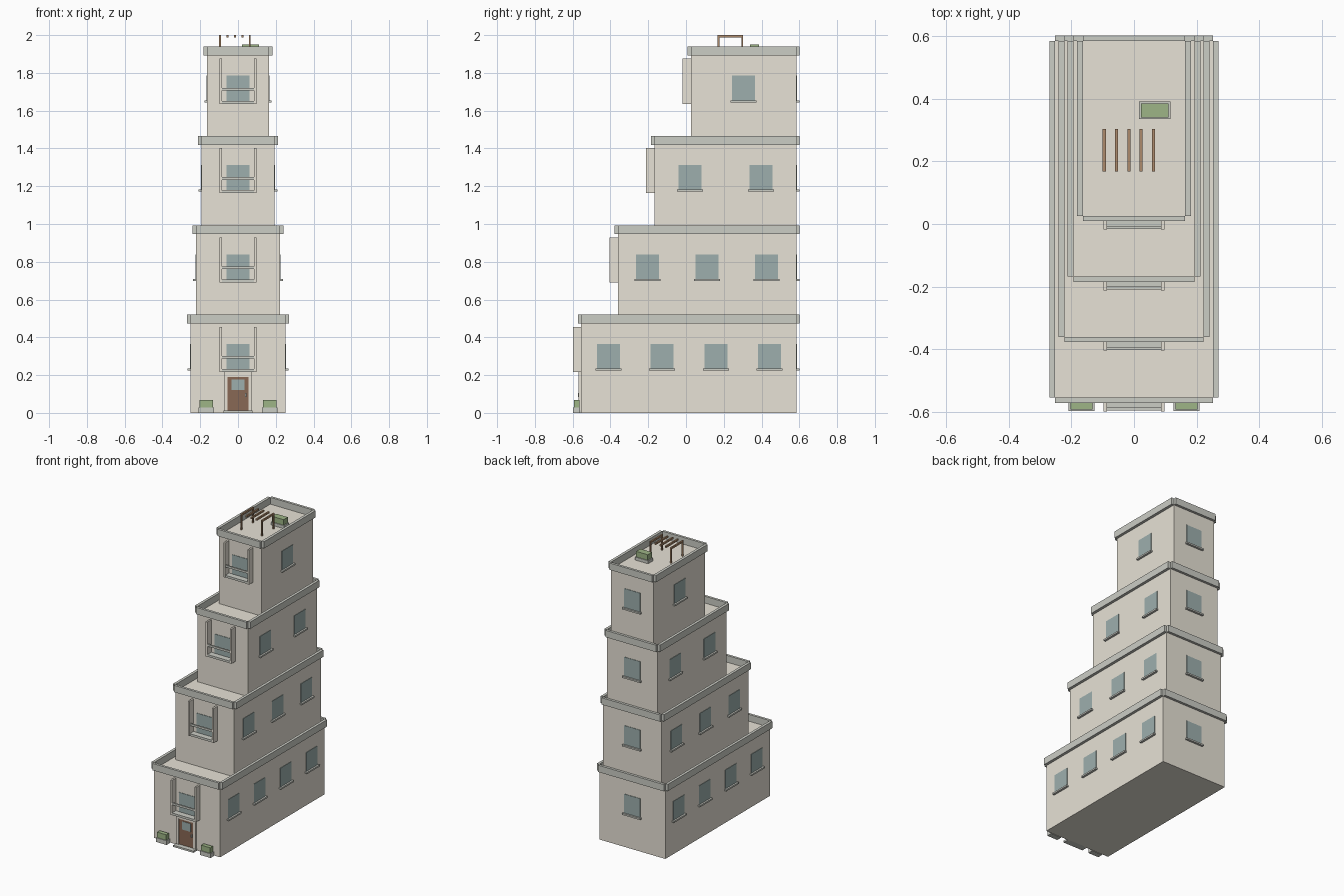
import bpy, bmesh
from mathutils import Vector

if "Cube" in bpy.data.objects:
    bpy.data.objects.remove(bpy.data.objects["Cube"])


def material(name, rgb):
    m = bpy.data.materials.new(name)
    m.diffuse_color = (*rgb, 1)
    m.use_nodes = True
    m.node_tree.nodes["Principled BSDF"].inputs["Base Color"].default_value = m.diffuse_color
    return m


WALL = material("cream_plaster", (0.80, 0.76, 0.67))
TRIM = material("grey_trim", (0.60, 0.61, 0.56))
GLASS = material("glass", (0.34, 0.43, 0.42))
WOOD = material("door_wood", (0.25, 0.14, 0.09))
SLAT = material("slat_wood", (0.42, 0.26, 0.15))
LEAF = material("leaf_green", (0.34, 0.46, 0.24))


def boxes(name, spans, mat):
    """One object made of boxes, each given as (x0, x1, y0, y1, z0, z1)."""
    bm = bmesh.new()
    for x0, x1, y0, y1, z0, z1 in spans:
        verts = bmesh.ops.create_cube(bm, size=1)["verts"]
        bmesh.ops.scale(bm, vec=(x1 - x0, y1 - y0, z1 - z0), verts=verts)
        mid = Vector((x0 + x1, y0 + y1, z0 + z1)) / 2
        bmesh.ops.translate(bm, vec=mid, verts=verts)
    me = bpy.data.meshes.new(name)
    bm.to_mesh(me)
    bm.free()
    me.materials.append(mat)
    ob = bpy.data.objects.new(name, me)
    bpy.context.collection.objects.link(ob)
    return ob


STOREY = 0.473      # storey height
BACK = 0.585        # shared rear wall plane
LIP = 0.019         # parapet thickness
WIN = 0.061         # half width of a window
SILL = 0.069        # half width of a sill

# half width, front wall y, side window centres
tiers = [
    (0.252, -0.555, (-0.410, -0.127, 0.159, 0.442)),
    (0.223, -0.361, (-0.204, 0.111, 0.426)),
    (0.193, -0.168, (0.021, 0.397)),
    (0.163, 0.026, (0.304,)),
]

for i, (w, f, centres) in enumerate(tiers):
    n = i + 1
    base, top = i * STOREY, n * STOREY
    boxes(f"tier_{n}_walls", [(-w, w, f, BACK, base, top)], WALL)

    # parapet strips around the roof, with open notches at the corners
    p = top + 0.047
    boxes(f"tier_{n}_parapet", [
        (-w, w, f - LIP + 0.002, f, top, p), (-w, w, BACK, BACK + LIP - 0.002, top, p),
        (-w - LIP, -w, f, BACK, top, p), (w, w + LIP, f, BACK, top, p)], TRIM)

    # windows and sills on both sides, back and front
    z0, z1 = base + 0.233, base + 0.366
    s0, s1 = base + 0.225, base + 0.236
    panes = [(-WIN, WIN, BACK - 0.01, BACK + 0.003, z0, z1),
             (-WIN, WIN, f - 0.003, f + 0.01, z0, z1)]
    sills = [(-SILL, SILL, BACK - 0.01, BACK + 0.015, s0, s1)]
    for y in centres:
        for s in (-1, 1):
            xa, xb = sorted((s * (w - 0.01), s * (w + 0.003)))
            panes.append((xa, xb, y - WIN, y + WIN, z0, z1))
            xa, xb = sorted((s * (w - 0.01), s * (w + 0.015)))
            sills.append((xa, xb, y - SILL, y + SILL, s0, s1))
    boxes(f"tier_{n}_windows", panes, GLASS)
    boxes(f"tier_{n}_sills", sills, TRIM)

    # front balcony: side fins, floor slab and rail
    out = f - 0.044
    fins = [(min(s * .086, s * .098), max(s * .086, s * .098), out, f + 0.005,
             base + 0.217, base + 0.456) for s in (-1, 1)]
    boxes(f"tier_{n}_balcony_fins", fins, WALL)
    boxes(f"tier_{n}_balcony_floor_and_rail", [
        (-0.087, 0.087, out + 0.002, f + 0.005, base + 0.217, base + 0.232),
        (-0.087, 0.087, out + 0.002, out + 0.012, base + 0.288, base + 0.302)], TRIM)

# entrance
F = tiers[0][1]
boxes("door", [(-0.056, 0.056, F - 0.008, F + 0.01, 0.012, 0.19)], WOOD)
boxes("door_window", [(-0.034, 0.034, F - 0.010, F, 0.12, 0.176)], GLASS)
boxes("door_handle", [(0.038, 0.045, F - 0.016, F, 0.085, 0.105)], TRIM)
boxes("door_frame", [
    (-0.073, -0.056, F - 0.014, F + 0.01, 0.0, 0.205),
    (0.056, 0.073, F - 0.014, F + 0.01, 0.0, 0.205),
    (-0.073, 0.073, F - 0.014, F + 0.01, 0.19, 0.217)], WALL)
boxes("door_step", [(-0.077, 0.077, F - 0.042, F + 0.005, 0, 0.012)], TRIM)


# planters: a trough with a block of greenery
def planter(name, cx, cy, z, hw, hd):
    boxes(name + "_trough", [(cx - hw, cx + hw, cy - hd, cy + hd, z, z + 0.029)], TRIM)
    a, b = hw - 0.006, hd - 0.005
    boxes(name + "_plants", [(cx - a, cx + a, cy - b, cy + b, z + 0.025, z + 0.067)], LEAF)


planter("left_planter", -0.168, -0.579, 0, 0.041, 0.019)
planter("right_planter", 0.168, -0.579, 0, 0.041, 0.019)
ROOF = 4 * STOREY
planter("roof_planter", 0.066, 0.363, ROOF - 0.008, 0.05, 0.028)

# roof pergola: five slats, legs under the outer two
xs = [-0.095 + 0.0393 * k for k in range(5)]
boxes("pergola_slats", [(x - .005, x + .005, 0.168, 0.303, 1.988, 2.0) for x in xs], SLAT)
boxes("pergola_posts", [(x - .005, x + .005, y - .005, y + .005, ROOF, 1.989)
                        for x in (xs[0], xs[-1]) for y in (0.173, 0.298)], SLAT)
